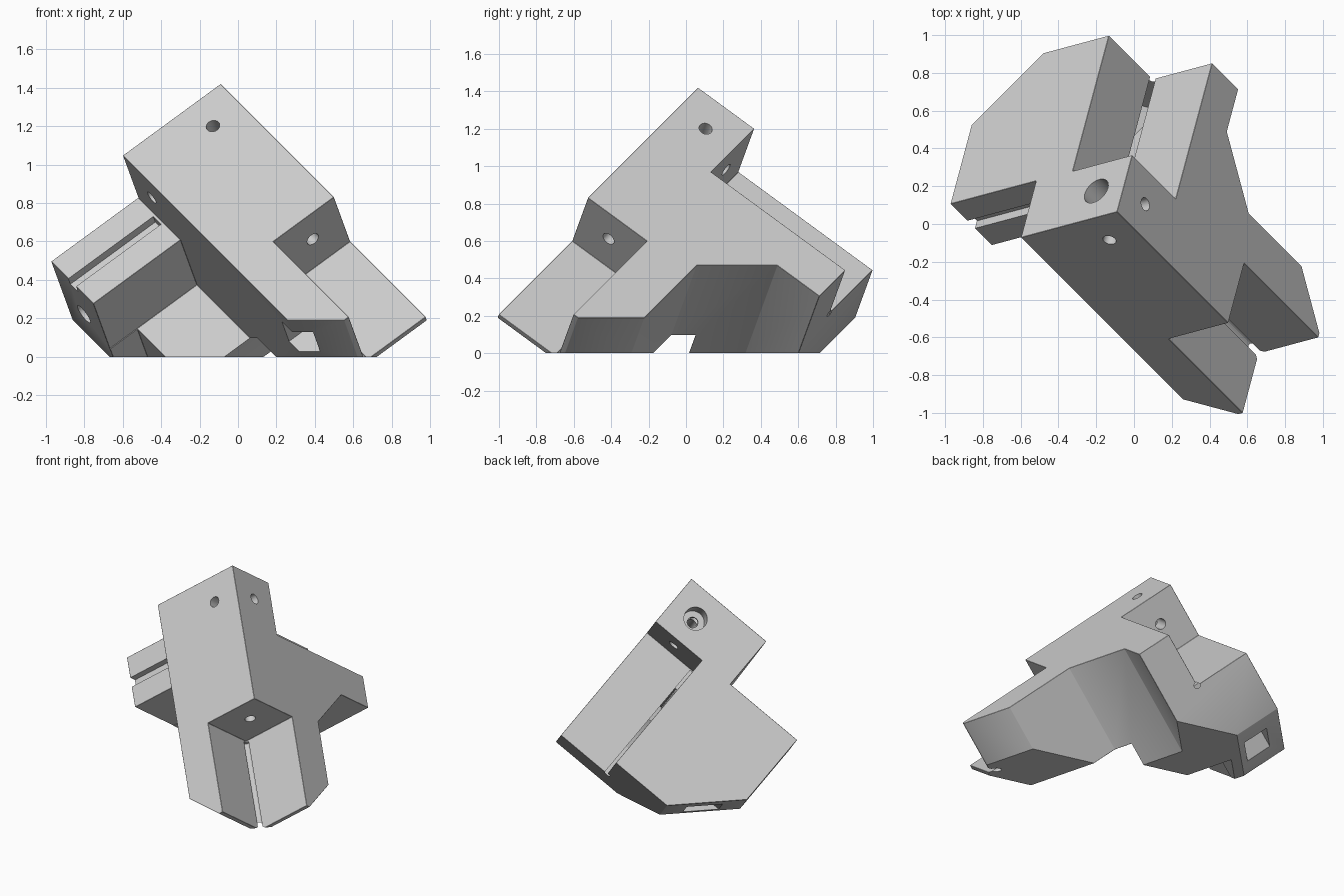
import bpy, bmesh, math
from mathutils import Matrix, Vector

cube = bpy.data.objects.get("Cube")
if cube:
    bpy.data.objects.remove(cube)

# Local axes u, v, w run down the three square edges of the tilted corner
r3 = 1 / math.sqrt(3)
hi, lo = (1 + r3) / 2, (1 - r3) / 2
axes = [Vector((r3, -r3, -r3)), Vector((-hi, -lo, -r3)), Vector((lo, hi, -r3))]
origin = Vector((-0.09, 0.065, 1.42))
to_world = Matrix([(*(a[i] for a in axes), origin[i]) for i in range(3)] + [(0, 0, 0, 1)])

helpers = []


def make(name, bm):
    bmesh.ops.recalc_face_normals(bm, faces=bm.faces)
    mesh = bpy.data.meshes.new(name)
    bm.to_mesh(mesh)
    bm.free()
    obj = bpy.data.objects.new(name, mesh)
    bpy.context.collection.objects.link(obj)
    return obj


def prism(name, points, start, end):
    """Outline in (u, w), extruded along v."""
    bm = bmesh.new()
    face = bm.faces.new([bm.verts.new((u, start, w)) for u, w in points])
    new = bmesh.ops.extrude_face_region(bm, geom=[face])["geom"]
    verts = [e for e in new if isinstance(e, bmesh.types.BMVert)]
    bmesh.ops.translate(bm, verts=verts, vec=(0, end - start, 0))
    return make(name, bm)


def box(name, low, high):
    bm = bmesh.new()
    bmesh.ops.create_cube(bm, size=1)
    low, high = Vector(low), Vector(high)
    size = high - low
    for v in bm.verts:
        v.co = Vector(c * s for c, s in zip(v.co, size)) + (low + high) / 2
    return make(name, bm)


def half_space(name, normal, distance):
    """Large block filling everything beyond a plane."""
    n = Vector(normal).normalized()
    bm = bmesh.new()
    bmesh.ops.create_cube(bm, size=8)
    bmesh.ops.translate(bm, verts=bm.verts, vec=(0, 0, 4 + distance))
    bm.transform(n.to_track_quat("Z", "Y").to_matrix().to_4x4())
    return make(name, bm)


def drill(name, start, axis, depth, radius, sides=32):
    """Round cutter from a point along one local axis."""
    n = Vector([float(i == axis) for i in range(3)])
    bm = bmesh.new()
    bmesh.ops.create_cone(bm, cap_ends=True, segments=sides, radius1=radius,
                          radius2=radius, depth=depth)
    rot = n.to_track_quat("Z", "Y").to_matrix().to_4x4()
    bm.transform(Matrix.Translation(Vector(start) + n * depth / 2) @ rot)
    return make(name, bm)


def cut(cutter):
    cutter.hide_render = True
    helpers.append(cutter)
    mod = body.modifiers.new(cutter.name, "BOOLEAN")
    mod.operation = "DIFFERENCE"
    mod.solver = "EXACT"
    mod.object = cutter


# Bracket blank: two arms with a diagonal web in the inner corner
ARM_A, ARM_C, SLOT = 1.70, 1.29, 0.40
body = prism("corner_bracket", [(0, 0), (ARM_A, 0), (ARM_A, 0.43), (1.44, 0.69),
                                (0.956, 0.69), (0.64, 1.006), (0.64, ARM_C), (0, ARM_C)], 0, 1.22)

# Third arm seat, rod notches and end chamfers
cut(prism("side_arm_seat", [(-1, -1), (3, -1), (3, 0.785), (0.38, 0.785),
                            (0.38, 0.38), (-1, 0.38)], 0.645, 3))
cut(box("side_arm_back", (0.383, 1.04, -1), (3, 3, 3)))
cut(box("front_rod_notch", (1.02, -1, -1), (3, SLOT, SLOT)))
cut(box("rear_rod_notch", (-1, -1, 0.38), (SLOT, SLOT, 3)))
cut(half_space("front_chamfer", (1, 1, 0), 2.13 / math.sqrt(2)))
cut(half_space("rear_chamfer", (0, 1, 1), 2.13 / math.sqrt(2)))
cut(half_space("tip_chamfer", (-1, -1, -1), -0.065 * r3))

# Softened edges
bevel = body.modifiers.new("edge_bevel", "BEVEL")
bevel.width = 0.013
bevel.segments = 1
bevel.limit_method = "ANGLE"
bevel.angle_limit = math.radians(30)

# Screw holes with counterbores on the three corner faces
MID = 0.19
for axis, length in enumerate((1.2, 0.8, 0.6)):
    start = [MID] * 3
    start[axis] = -0.1
    cut(drill("screw_hole", start, axis, length, 0.036))
    cut(drill("counterbore", start, axis, 0.24, 0.078))
cut(drill("second_bore", (0.523, -0.1, MID), 1, 0.36, 0.067))

# Clamp screw holes, nut pockets and relief grooves
cut(drill("front_clamp_hole", (1.48, 0.3, MID), 1, 0.25, 0.04))
cut(drill("rear_clamp_hole", (MID, 0.3, 1.1), 1, 0.25, 0.04))
cut(drill("side_clamp_hole", (MID, 1.02, 0.3), 2, 0.4, 0.04))
cut(drill("side_end_hole", (MID, 0.95, 0.665), 1, 0.4, 0.055))
cut(box("front_nut_pocket", (1.395, 0.5, 0.105), (1.565, 1.4, 0.28)))
cut(box("rear_nut_pocket", (0.105, 0.52, 1.015), (0.285, 1.4, 1.185)))
cut(drill("front_relief", (1.03, SLOT, SLOT), 0, 1, 0.022, 12))
cut(drill("rear_relief", (SLOT, SLOT, 0.39), 2, 1, 0.022, 12))
cut(box("side_groove", (0.155, 0.66, 0.3), (0.225, 1.4, 0.43)))

# Flat base
cut(half_space("base_cut", (1, 1, 1), origin.z))

# Bake the cuts and stand the bracket up
bpy.context.view_layer.update()
graph = bpy.context.evaluated_depsgraph_get()
mesh = bpy.data.meshes.new_from_object(body.evaluated_get(graph))
body.modifiers.clear()
body.data = mesh
mesh.transform(to_world)
for h in helpers:
    bpy.data.objects.remove(h)

grey = bpy.data.materials.new("light_grey_plastic")
grey.use_nodes = True
colour = (0.6, 0.6, 0.6, 1)
grey.diffuse_color = colour
grey.node_tree.nodes["Principled BSDF"].inputs["Base Color"].default_value = colour
mesh.materials.clear()
mesh.materials.append(grey)

bpy.context.view_layer.objects.active = body
body.select_set(True)
bpy.ops.object.shade_smooth_by_angle(angle=math.radians(25))
